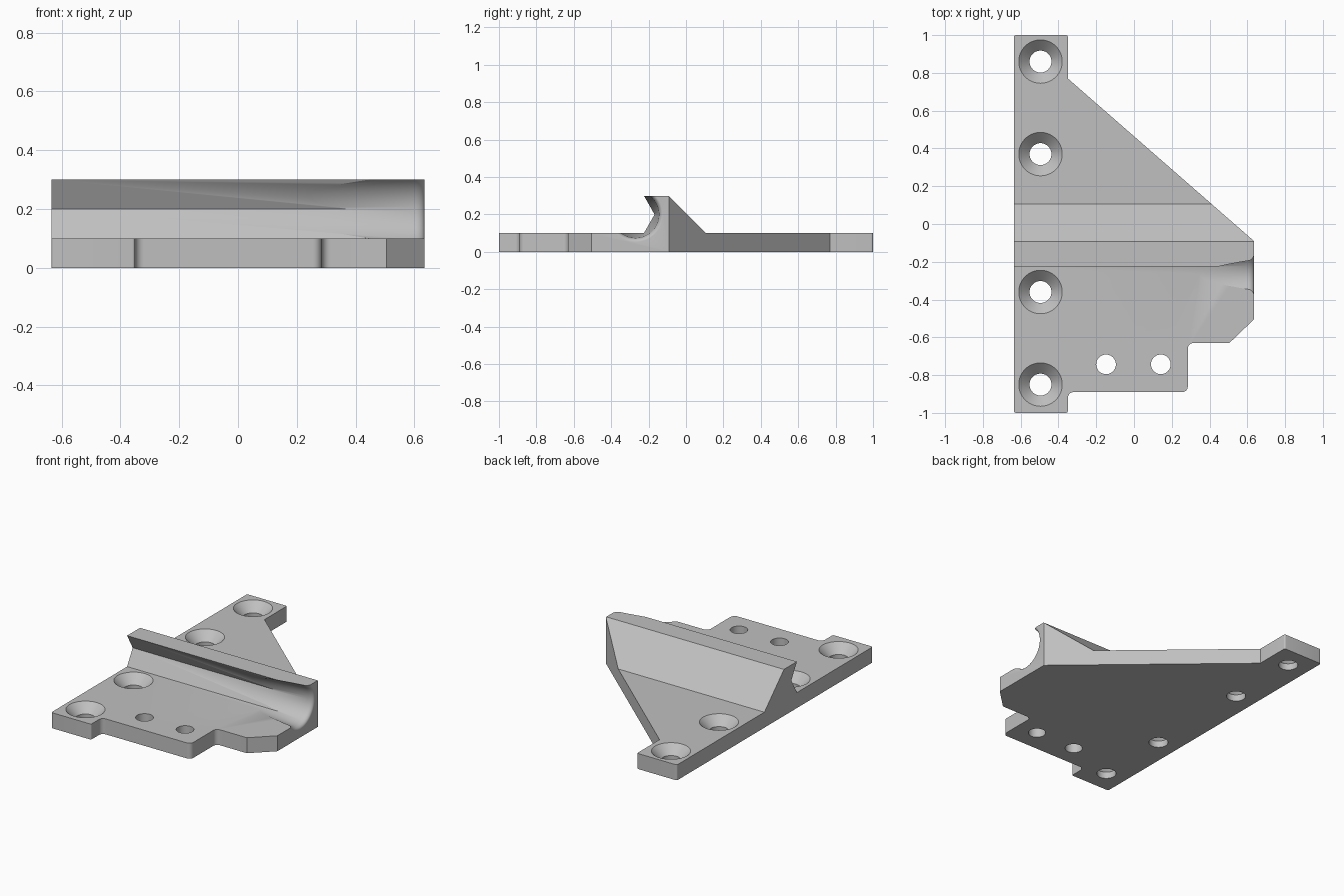
import bpy
import bmesh
from math import pi, cos, sin
from mathutils import Vector, Matrix

cube = bpy.data.objects.get("Cube")
if cube:
    bpy.data.objects.remove(cube, do_unlink=True)

grey = bpy.data.materials.new("plain grey")
grey.use_nodes = True
colour = (0.53, 0.53, 0.53, 1)
grey.diffuse_color = colour
grey.node_tree.nodes["Principled BSDF"].inputs["Base Color"].default_value = colour


def add_object(name, bm):
    bmesh.ops.recalc_face_normals(bm, faces=bm.faces)
    mesh = bpy.data.meshes.new(name)
    bm.to_mesh(mesh)
    bm.free()
    mesh.materials.append(grey)
    obj = bpy.data.objects.new(name, mesh)
    bpy.context.collection.objects.link(obj)
    return obj


def prism(name, points, offset):
    """Extrude a closed 3D polygon along an offset."""
    bm = bmesh.new()
    face = bm.faces.new([bm.verts.new(p) for p in points])
    new = bmesh.ops.extrude_face_region(bm, geom=[face], use_keep_orig=True)["geom"]
    verts = [v for v in new if isinstance(v, bmesh.types.BMVert)]
    bmesh.ops.translate(bm, verts=verts, vec=offset)
    return add_object(name, bm)


def lathe(name, profile, matrix, sides=64):
    """Closed solid of revolution from (radius, height) rings."""
    bm = bmesh.new()
    rings = [[bm.verts.new(matrix @ Vector((r * cos(2 * pi * i / sides),
                                            r * sin(2 * pi * i / sides), h)))
              for i in range(sides)] for r, h in profile]
    for low, high in zip(rings, rings[1:]):
        for i in range(sides):
            j = (i + 1) % sides
            bm.faces.new((low[i], low[j], high[j], high[i]))
    bm.faces.new(rings[0])
    bm.faces.new(rings[-1])
    return add_object(name, bm)


def rounded(corners, steps=6):
    """Replace every (x, y, radius) right-angle corner with an arc."""
    out = []
    for i, (x, y, r) in enumerate(corners):
        p = Vector((x, y, 0))
        if r == 0:
            out.append(p)
            continue
        a = (Vector((*corners[i - 1][:2], 0)) - p).normalized() * r
        b = (Vector((*corners[(i + 1) % len(corners)][:2], 0)) - p).normalized() * r
        for s in range(steps + 1):
            t = s / steps * pi / 2
            out.append(p + a * (1 - sin(t)) + b * (1 - cos(t)))
    return out


def boolean(target, tool, operation):
    mod = target.modifiers.new("cut", 'BOOLEAN')
    mod.operation = operation
    mod.solver = 'EXACT'
    mod.object = tool
    bpy.context.view_layer.objects.active = target
    bpy.ops.object.modifier_apply(modifier=mod.name)
    bpy.data.objects.remove(tool, do_unlink=True)


# Plate outline seen from above
outline = [(-0.635, -1, 0.01), (-0.35, -1, 0.01), (-0.35, -0.89, 0.03),
           (0.285, -0.89, 0.03), (0.285, -0.63, 0.03), (0.505, -0.63, 0),
           (0.635, -0.505, 0), (0.635, -0.09, 0), (-0.35, 0.77, 0),
           (-0.35, 1, 0.01), (-0.635, 1, 0.01)]
bracket = prism("mounting_bracket", rounded(outline), (0, 0, 0.5))

# Side profile: flat plate, sloped rib and V-shaped channel wall
side = [(-1.2, -0.1), (1.2, -0.1), (1.2, 0.1), (0.107, 0.1), (-0.093, 0.3),
        (-0.225, 0.3), (-0.168, 0.2), (-0.225, 0.1), (-1.2, 0.1)]
profile = prism("side_profile", [(-1, y, z) for y, z in side], (2, 0, 0))
boolean(bracket, profile, 'INTERSECT')

# Tapered round channel mouth with a flared lip
flare = [(0.07, 0.05), (0.125, 0.6)]
flare += [(0.125 + 0.022 * (1 - cos(t * pi / 12)), 0.6 + 0.035 * sin(t * pi / 12))
          for t in range(1, 7)] + [(0.147, 0.8)]
axis = Matrix.Translation((0, -0.27, 0.2)) @ Matrix.Rotation(pi / 2, 4, 'Y')
boolean(bracket, lathe("channel_mouth", flare, axis, 96), 'DIFFERENCE')

# Countersunk screw holes along the straight edge
for y in (0.86, 0.37, -0.36, -0.85):
    screw = [(0.058, -0.1), (0.058, 0.043), (0.115, 0.1), (0.115, 0.2)]
    tool = lathe("screw_hole", screw, Matrix.Translation((-0.495, y, 0)))
    boolean(bracket, tool, 'DIFFERENCE')

# Plain holes in the front tab
for x in (-0.148, 0.142):
    tool = lathe("tab_hole", [(0.052, -0.1), (0.052, 0.2)],
                 Matrix.Translation((x, -0.743, 0)), 48)
    boolean(bracket, tool, 'DIFFERENCE')

# Smooth round surfaces, keep edges sharp
bpy.ops.object.select_all(action='DESELECT')
bracket.select_set(True)
bpy.context.view_layer.objects.active = bracket
bpy.ops.object.shade_smooth_by_angle(angle=pi / 7)
